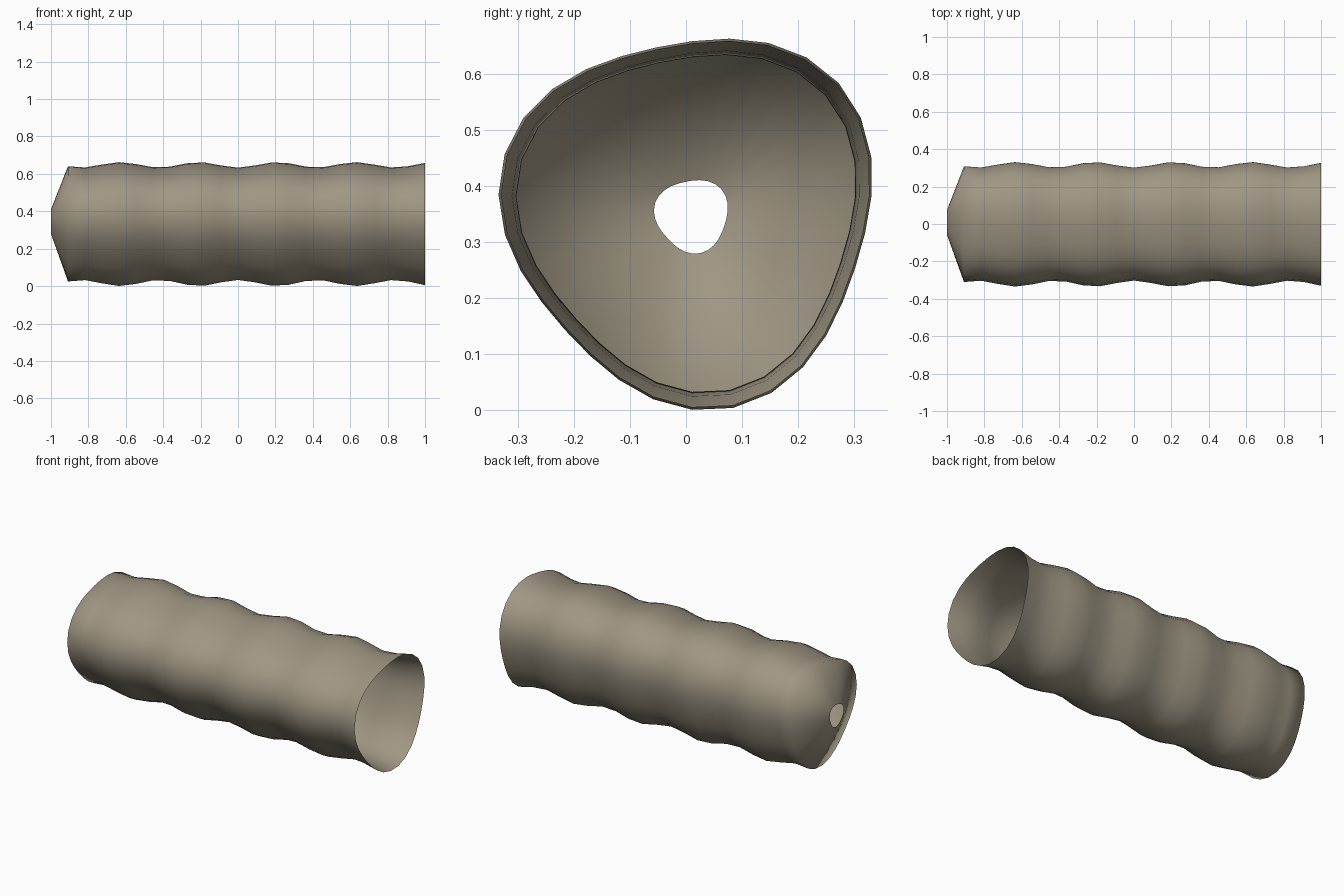
import bpy
import bmesh
from math import cos, sin, pi, radians

SIDES, RINGS = 30, 22
RADIUS, RIPPLE, PERIOD = 0.3135, 0.0152, 0.42
MOUTH_RADIUS = 0.065
CENTRE_Y, CENTRE_Z = 0.011, 0.348

cube = bpy.data.objects.get("Cube")
if cube:
    bpy.data.objects.remove(cube, do_unlink=True)

# Single drab colour
drab = bpy.data.materials.new("drab_olive")
drab.use_nodes = True
colour = (0.35, 0.31, 0.23, 1)
drab.diffuse_color = colour
bsdf = next(n for n in drab.node_tree.nodes if n.type == 'BSDF_PRINCIPLED')
bsdf.inputs["Base Color"].default_value = colour
bsdf.inputs["Roughness"].default_value = 0.9


def ring_radius(index, x):
    """Small opening at the tapered end, gentle ripples along the rest."""
    if index == 0:
        return MOUTH_RADIUS
    return RADIUS - RIPPLE * cos(2 * pi * x / PERIOD)


def add_ring(bm, x, radius):
    """Three-lobed cross-section in the plane across the tube."""
    ring = []
    for i in range(SIDES):
        a = radians(6) + 2 * pi * i / SIDES
        r = radius * (1 + 0.07 * cos(3 * (a - radians(42))))
        ring.append(bm.verts.new((x, CENTRE_Y + r * cos(a), CENTRE_Z + r * sin(a))))
    return ring


# Open rippled tube with a tapered, pierced end
bm = bmesh.new()
rings = []
for k in range(RINGS + 1):
    x = -1 + 2 * k / RINGS
    rings.append(add_ring(bm, x, ring_radius(k, x)))
for a, b in zip(rings, rings[1:]):
    for i in range(SIDES):
        j = (i + 1) % SIDES
        bm.faces.new((a[i], a[j], b[j], b[i])).smooth = True

mesh = bpy.data.meshes.new("rippled_tube")
bm.to_mesh(mesh)
bm.free()
mesh.materials.append(drab)
tube = bpy.data.objects.new("rippled_tube", mesh)
bpy.context.collection.objects.link(tube)
